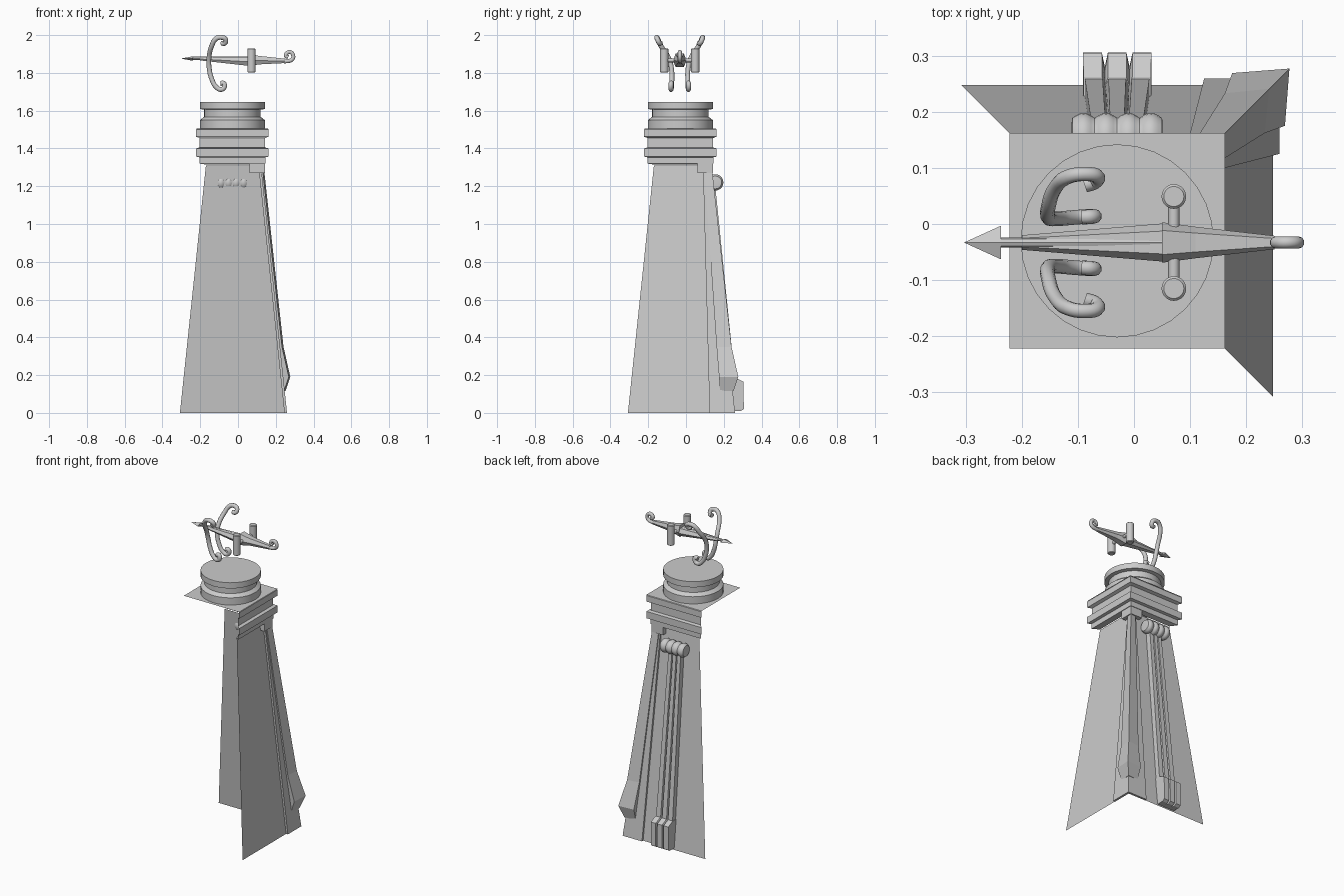
import bpy, bmesh
from math import sin, cos, pi, radians

if "Cube" in bpy.data.objects:
    bpy.data.objects.remove(bpy.data.objects["Cube"])

C = -0.03        # tower axis in x and y
Y0 = -0.033      # vane axis in y


def make(name, verts, faces, smooth=False, recalc=True):
    me = bpy.data.meshes.new(name)
    me.from_pydata(verts, [], faces)
    if recalc:
        bm = bmesh.new()
        bm.from_mesh(me)
        bmesh.ops.recalc_face_normals(bm, faces=bm.faces)
        bm.to_mesh(me)
        bm.free()
    ob = bpy.data.objects.new(name, me)
    bpy.context.collection.objects.link(ob)
    if smooth:
        bpy.ops.object.select_all(action='DESELECT')
        ob.select_set(True)
        bpy.context.view_layer.objects.active = ob
        bpy.ops.object.shade_smooth_by_angle(angle=radians(40))
    return ob


def loft(name, rings, caps=True, smooth=False):
    n = len(rings[0])
    verts = [v for r in rings for v in r]
    faces = [(k*n+i, k*n+(i+1) % n, (k+1)*n+(i+1) % n, (k+1)*n+i)
             for k in range(len(rings)-1) for i in range(n)]
    if caps:
        faces += [tuple(range(n)), tuple(range(len(verts)-n, len(verts)))]
    return make(name, verts, faces, smooth)


def corner_sheet(name, profile):
    # sheet around the two outer sides only (+y and +x)
    verts, faces = [], []
    for d, z in profile:
        verts += [(C-d, C+d, z), (C+d, C+d, z), (C+d, C-d, z)]
    for k in range(len(profile)-1):
        for i in (0, 1):
            a = k*3+i
            faces.append((a, a+3, a+4, a+1))
    return make(name, verts, faces, recalc=False)


def lathe(name, profile, center, axis='z', n=32):
    rings = []
    for r, h in profile:
        ring = []
        for i in range(n):
            u, v = r*cos(2*pi*i/n), r*sin(2*pi*i/n)
            p = {'z': (u, v, h), 'x': (h, u, v), 'y': (u, h, v)}[axis]
            ring.append(tuple(c+q for c, q in zip(center, p)))
        rings.append(ring)
    return loft(name, rings, smooth=True)


def tube(name, pts, r):
    cu = bpy.data.curves.new(name, 'CURVE')
    cu.dimensions = '3D'
    cu.bevel_depth = r
    cu.bevel_resolution = 3
    cu.resolution_u = 5
    cu.use_fill_caps = True
    sp = cu.splines.new('BEZIER')
    sp.bezier_points.add(len(pts)-1)
    for b, p in zip(sp.bezier_points, pts):
        b.co = p
        b.handle_left_type = b.handle_right_type = 'AUTO'
    ob = bpy.data.objects.new(name, cu)
    bpy.context.collection.objects.link(ob)
    return ob


def wall(z):
    # half width of the tapering tower
    return 0.2775 + (0.14-0.2775)*z/1.31


def rect(x0, x1, y0, y1, z):
    return [(x0, y0, z), (x1, y0, z), (x1, y1, z), (x0, y1, z)]


# tower walls and stepped cornice, open on the inner sides
corner_sheet("tower_walls", [(0.2775, 0), (0.14, 1.31)])
corner_sheet("cornice", [(0.14, 1.315), (0.175, 1.32), (0.175, 1.353), (0.192, 1.357),
                         (0.192, 1.40), (0.173, 1.405), (0.173, 1.455), (0.192, 1.462),
                         (0.192, 1.50), (0.188, 1.505)])
make("top_plate", rect(C-0.192, C+0.192, C-0.192, C+0.192, 1.505), [(0, 1, 2, 3)], recalc=False)

# round drum
lathe("drum", [(0.172, 1.505), (0.172, 1.55), (0.15, 1.567), (0.15, 1.605),
               (0.172, 1.609), (0.172, 1.645)], (C, C, 0))

# corner pilaster, column, foot and cap block
rings = []
for z, inner in ((0, 0.125), (1.30, 0.09)):
    o, w = C+wall(z)+0.012, C+wall(z)-0.002
    rings.append([(inner, w, z), (inner, o, z), (o, o, z), (o, inner, z), (w, inner, z), (w, w, z)])
loft("corner_pilaster", rings)
rings = []
for z, inner, o in ((0.115, 0.18, 0.252), (0.19, 0.175, 0.277), (0.35, 0.162, 0.241), (1.28, 0.098, 0.139)):
    w = min(C+wall(z), o-0.005)
    rings.append([(inner, w, z), (inner, o-0.008, z), (o, o, z), (o-0.008, inner, z), (w, inner, z), (w, w, z)])
loft("corner_column", rings)
loft("corner_cap", [rect(0.06, 0.142, 0.06, 0.142, z) for z in (1.27, 1.32)])

# fluted column on the back face, with flared foot
flutes = [(-1, 0), (-1, 1), (-.45, 1), (-.36, .6), (-.27, 1), (.27, 1), (.36, .6), (.45, 1), (1, 1), (1, 0)]


def fluted(half, y_out, z):
    y_in = C+wall(z)-0.004
    return [(C+u*half, y_in+(y_out-y_in)*v, z) for u, v in flutes]


loft("back_column", [fluted(0.058, 0.262, 0.15), fluted(0.042, 0.155, 1.20)])
loft("back_foot", [fluted(0.06, 0.29, 0.01), fluted(0.061, 0.306, 0.02),
                   fluted(0.061, 0.305, 0.165), fluted(0.06, 0.262, 0.185)])

# beaded scroll above the column
prof = [(0.026, -0.081)]
for k in range(4):
    for t in range(7):
        prof.append((0.034+0.009*sin(pi*t/6), -0.08+0.04*(k+t/6.01)))
prof.append((0.026, 0.081))
lathe("scroll_roll", prof, (C, 0.155, 1.22), 'x', 20)

# weather vane: stock, shaft, flat arrow head


def stock_ring(x, w, z0, z1):
    m = w*0.6
    return [(x, Y0-w, z0+(z1-z0)*.45), (x, Y0-m, z0), (x, Y0+m, z0), (x, Y0+w, z0+(z1-z0)*.45),
            (x, Y0+m, z1), (x, Y0-m, z1)]


loft("vane_stock_front", [stock_ring(-0.2, 0.013, 1.866, 1.882), stock_ring(0.052, 0.034, 1.838, 1.885)])
loft("vane_stock_rear", [stock_ring(0.05, 0.036, 1.832, 1.903), stock_ring(0.11, 0.028, 1.845, 1.89),
                         stock_ring(0.25, 0.012, 1.852, 1.875)])
lathe("vane_shaft", [(0.009, -0.24), (0.009, 0.05)], (0, Y0, 1.877), 'x', 8)
make("arrow_head", [(-0.303, Y0, 1.876), (-0.237, Y0-0.03, 1.876), (-0.237, Y0+0.03, 1.876),
                    (-0.237, Y0, 1.888), (-0.237, Y0, 1.864)],
     [(0, 1, 3), (0, 3, 2), (0, 2, 4), (0, 4, 1), (1, 4, 2, 3)])

# tail curl
tube("tail_curl", [(x, Y0, z) for x, z in
     ((0.22, 1.864), (0.26, 1.862), (0.287, 1.872), (0.292, 1.893), (0.277, 1.91),
      (0.258, 1.904), (0.254, 1.89), (0.266, 1.884))], 0.011)

# paired curled bow arms
arm = [(-.088, .102, 1.957), (-.07, .108, 1.957), (-.066, .118, 1.977), (-.085, .122, 1.988),
       (-.115, .118, 1.982), (-.14, .098, 1.94), (-.153, .062, 1.885), (-.153, .045, 1.83),
       (-.14, .042, 1.77), (-.115, .044, 1.725), (-.09, .046, 1.712), (-.072, .047, 1.725),
       (-.076, .046, 1.745), (-.093, .045, 1.744)]
for s, side in ((1, "back"), (-1, "front")):
    tube("bow_arm_"+side, [(x, Y0+s*dy, z) for x, dy, z in arm], 0.013)
    # vertical weights on the cross bar
    lathe("weight_"+side, [(0.018, -0.064), (0.022, -0.06), (0.022, 0.06), (0.018, 0.064)],
          (0.071, Y0+s*0.082, 1.866), 'z', 20)
lathe("cross_bar", [(0.01, -0.08), (0.01, 0.08)], (0.071, Y0, 1.866), 'y', 12)
